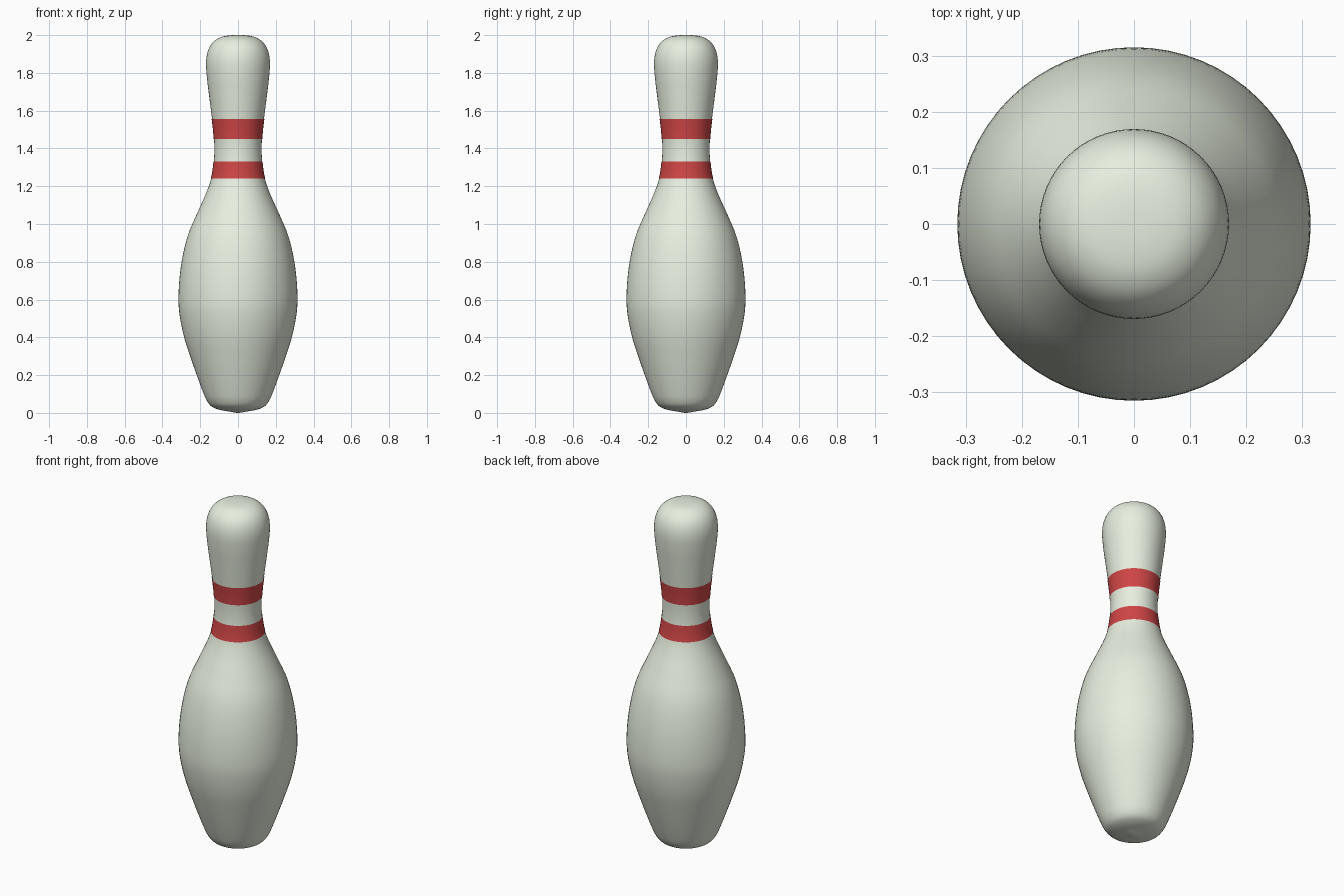
import bpy, math
from mathutils import Vector

if "Cube" in bpy.data.objects:
    bpy.data.objects.remove(bpy.data.objects["Cube"])

SEGMENTS = 64

# Silhouette control points (radius, height)
PROFILE = [(0, 0), (0.05, 0.008), (0.10, 0.017), (0.14, 0.034), (0.165, 0.065), (0.185, 0.11),
           (0.215, 0.19), (0.25, 0.29), (0.285, 0.40), (0.308, 0.51),
           (0.315, 0.60), (0.309, 0.72), (0.291, 0.84), (0.262, 0.95),
           (0.215, 1.06), (0.17, 1.16), (0.142, 1.24), (0.129, 1.32),
           (0.125, 1.40), (0.129, 1.48), (0.138, 1.56), (0.153, 1.68),
           (0.165, 1.78), (0.169, 1.86), (0.158, 1.92), (0.132, 1.963),
           (0.095, 1.988), (0.05, 1.998), (0, 2.0)]


def smooth_curve(pts, steps=4):
    """Catmull-Rom through the control points, mirrored at the axis."""
    p = [Vector(q) for q in pts]
    p = [Vector((-p[1].x, p[1].y))] + p + [Vector((-p[-2].x, p[-2].y))]
    out = []
    for a, b, c, d in zip(p, p[1:], p[2:], p[3:]):
        for i in range(steps):
            t = i / steps
            out.append(0.5 * (2 * b + (c - a) * t + (2 * a - 5 * b + 4 * c - d) * t**2
                              + (3 * b - a - 3 * c + d) * t**3))
    return out + [p[-2]]


def revolve(name, pts, color):
    """Spin a profile around z, closing with single pole vertices on the axis."""
    verts, rings, faces = [], [], []
    for r, z in pts:
        n = 1 if r < 1e-5 else SEGMENTS
        rings.append([len(verts) + k % n for k in range(SEGMENTS)])
        for k in range(n):
            a = 2 * math.pi * k / SEGMENTS
            verts.append((r * math.cos(a), r * math.sin(a), z))
    for lo, hi in zip(rings, rings[1:]):
        for k in range(SEGMENTS):
            j = (k + 1) % SEGMENTS
            faces.append(list(dict.fromkeys((lo[k], lo[j], hi[j], hi[k]))))
    mesh = bpy.data.meshes.new(name)
    mesh.from_pydata(verts, [], faces)
    mat = bpy.data.materials.new(name + "_paint")
    mat.diffuse_color = color
    mat.use_nodes = True
    mat.node_tree.nodes["Principled BSDF"].inputs["Base Color"].default_value = mat.diffuse_color
    mesh.materials.append(mat)
    mesh.shade_smooth()
    obj = bpy.data.objects.new(name, mesh)
    bpy.context.collection.objects.link(obj)
    return obj


curve = smooth_curve(PROFILE)


def radius_at(z):
    for a, b in zip(curve, curve[1:]):
        if a.y <= z <= b.y:
            return a.x + (b.x - a.x) * (z - a.y) / (b.y - a.y)


# Pin body
revolve("pin_body", curve, (0.80, 0.86, 0.74, 1))

# Red neck stripes, hugging the body
for name, z0, z1 in (("lower_stripe", 1.24, 1.33), ("upper_stripe", 1.45, 1.555)):
    heights = [z0 + (z1 - z0) * i / 8 for i in range(9)]
    revolve(name, [(radius_at(z) + 0.002, z) for z in heights], (0.62, 0.06, 0.06, 1))
